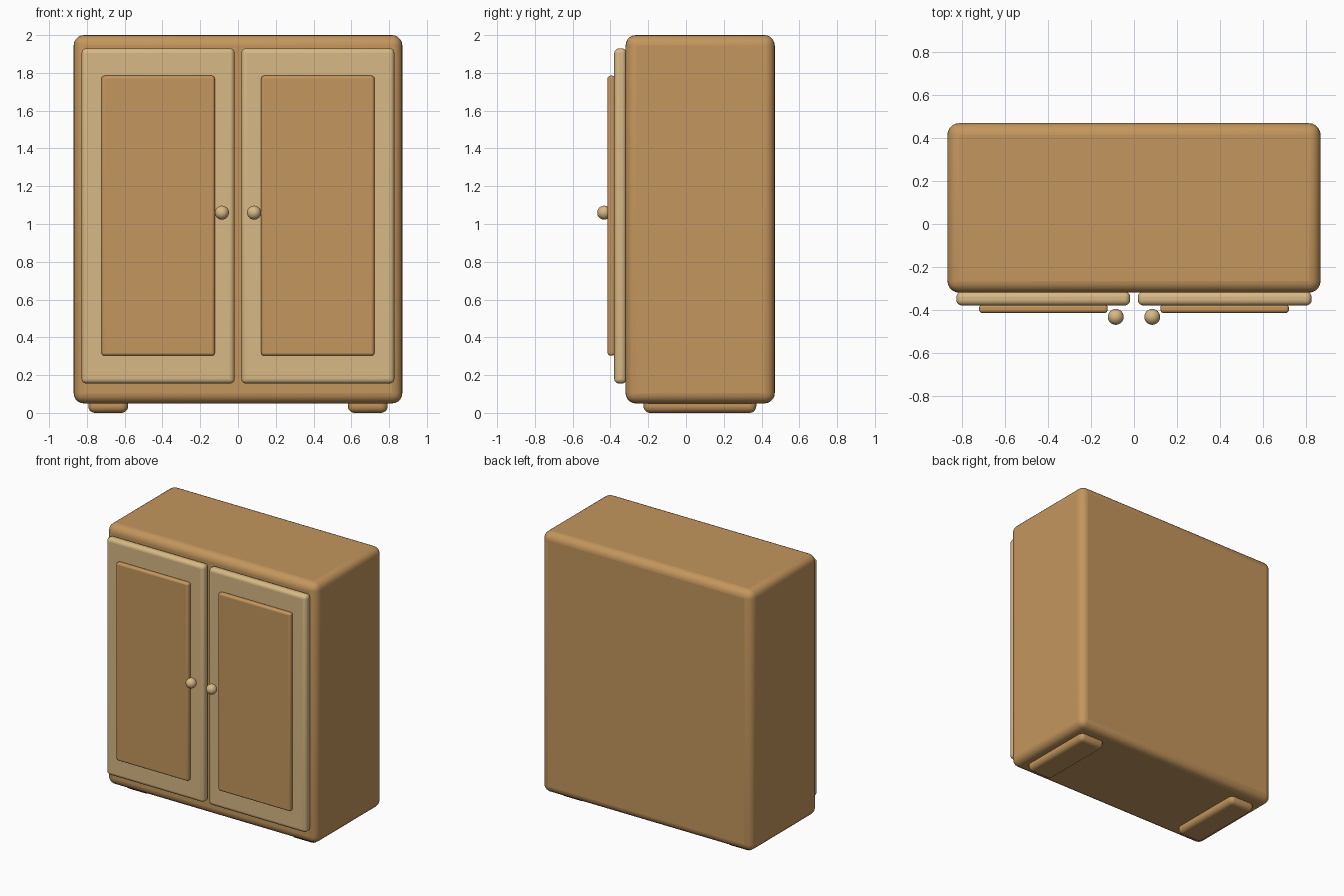
import bpy, math

if "Cube" in bpy.data.objects:
    bpy.data.objects.remove(bpy.data.objects["Cube"])


def material(name, srgb):
    m = bpy.data.materials.new(name)
    lin = [((c / 255 + 0.055) / 1.055) ** 2.4 for c in srgb]
    m.diffuse_color = (*lin, 1)
    m.use_nodes = True
    m.node_tree.nodes["Principled BSDF"].inputs["Base Color"].default_value = m.diffuse_color
    return m


brown = material("warm_brown_wood", (196, 150, 93))
tan = material("light_tan_wood", (216, 185, 133))


def finish(ob, name, mat):
    ob.name = name
    ob.data.materials.append(mat)
    bpy.ops.object.shade_smooth_by_angle(angle=math.radians(35))
    return ob


def rounded_box(name, lo, hi, radius, mat):
    size = [b - a for a, b in zip(lo, hi)]
    mid = [(a + b) / 2 for a, b in zip(lo, hi)]
    bpy.ops.mesh.primitive_cube_add(size=1, location=mid)
    ob = bpy.context.object
    ob.scale = size
    bpy.ops.object.transform_apply(location=False, rotation=False, scale=True)
    finish(ob, name, mat)
    bev = ob.modifiers.new("rounded_edges", 'BEVEL')
    bev.width = radius
    bev.segments = 5
    # apply before smoothing so the rounded edges shade smoothly
    bpy.ops.object.modifier_apply(modifier=bev.name)
    bpy.ops.object.shade_smooth_by_angle(angle=math.radians(35))
    return ob


# cabinet carcass
rounded_box("cabinet_body", (-0.87, -0.32, 0.05), (0.87, 0.47, 2.0), 0.055, brown)

for side, s in (("left", -1), ("right", 1)):
    def xs(a, b):
        return sorted((s * a, s * b))

    # door, raised panel, knob and foot runner on each side
    x0, x1 = xs(0.018, 0.828)
    rounded_box(side + "_door", (x0, -0.38, 0.155), (x1, -0.315, 1.93), 0.026, tan)
    x0, x1 = xs(0.123, 0.722)
    rounded_box(side + "_door_panel", (x0, -0.415, 0.303), (x1, -0.375, 1.785), 0.015, brown)
    bpy.ops.mesh.primitive_uv_sphere_add(segments=32, ring_count=16, radius=0.037,
                                         location=(s * 0.085, -0.433, 1.06))
    finish(bpy.context.object, side + "_knob", tan)
    x0, x1 = xs(0.582, 0.792)
    rounded_box(side + "_foot", (x0, -0.225, 0.0), (x1, 0.372, 0.09), 0.035, brown)
